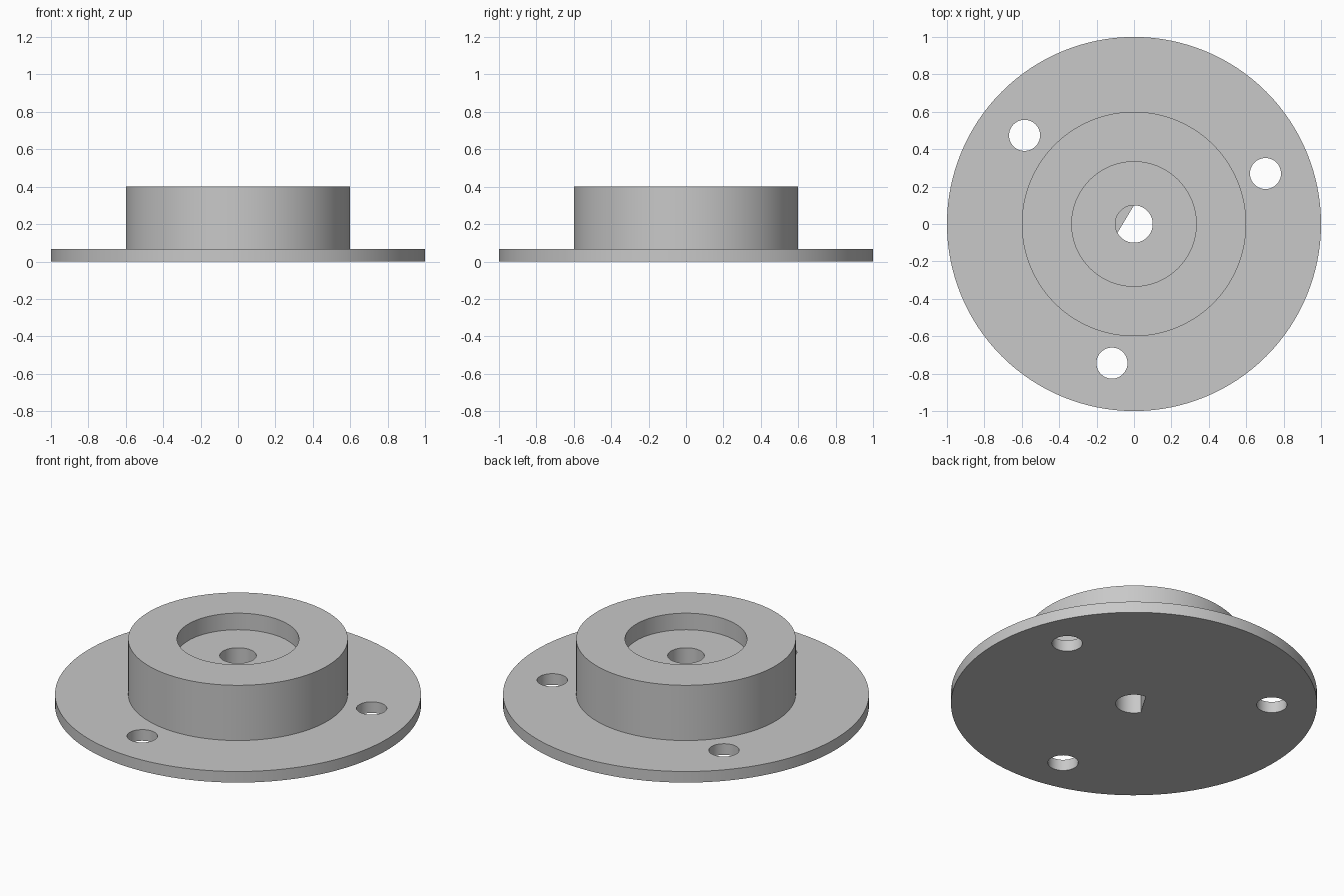
import bpy, bmesh
from math import sin, cos, pi, radians

cube = bpy.data.objects.get("Cube")
if cube:
    bpy.data.objects.remove(cube, do_unlink=True)

grey = bpy.data.materials.new("plain grey")
grey.use_nodes = True
colour = (0.58, 0.58, 0.58, 1)
grey.diffuse_color = colour
grey.node_tree.nodes["Principled BSDF"].inputs["Base Color"].default_value = colour

SEGMENTS = 128
BORE = 0.1


def to_object(bm, name):
    bmesh.ops.recalc_face_normals(bm, faces=bm.faces[:])
    mesh = bpy.data.meshes.new(name)
    bm.to_mesh(mesh)
    bm.free()
    obj = bpy.data.objects.new(name, mesh)
    bpy.context.collection.objects.link(obj)
    mesh.materials.append(grey)
    return obj


def lathe(name, profile):
    """Revolve (radius, height) points into a solid with flat end caps."""
    bm = bmesh.new()
    rings = [[bm.verts.new((r * cos(2 * pi * i / SEGMENTS),
                            r * sin(2 * pi * i / SEGMENTS), z))
              for i in range(SEGMENTS)] for r, z in profile]
    for low, high in zip(rings, rings[1:]):
        for i in range(SEGMENTS):
            j = (i + 1) % SEGMENTS
            bm.faces.new((low[i], low[j], high[j], high[i]))
    bm.faces.new(rings[0])
    bm.faces.new(rings[-1])
    return to_object(bm, name)


def prism(name, outline, bottom, top):
    """Extrude a flat outline upwards."""
    bm = bmesh.new()
    base = bm.faces.new([bm.verts.new((x, y, bottom)) for x, y in outline])
    side = bmesh.ops.extrude_face_region(bm, geom=[base])["geom"]
    moved = [v for v in side if isinstance(v, bmesh.types.BMVert)]
    bmesh.ops.translate(bm, verts=moved, vec=(0, 0, top - bottom))
    return to_object(bm, name)


def arc(radius, start, end, steps, centre=(0, 0)):
    return [(centre[0] + radius * cos(radians(start + (end - start) * i / steps)),
             centre[1] + radius * sin(radians(start + (end - start) * i / steps)))
            for i in range(steps + 1)]


def drill(target, radius, centre):
    cutter = prism("hole_cutter", arc(radius, 0, 360, 64, centre)[:-1], -0.1, 0.5)
    cutter.hide_render = True
    mod = target.modifiers.new("hole", "BOOLEAN")
    mod.operation = "DIFFERENCE"
    mod.solver = "EXACT"
    mod.object = cutter
    bpy.context.view_layer.objects.active = target
    bpy.ops.object.modifier_apply(modifier=mod.name)
    bpy.data.objects.remove(cutter, do_unlink=True)


# Flange, raised hub and round recess
hub = lathe("flanged_hub", [(1, 0), (1, 0.067), (0.6, 0.067),
                            (0.6, 0.4), (0.333, 0.4), (0.333, 0.3)])

# Central bore and three screw holes
drill(hub, BORE, (0, 0))
for k in range(3):
    angle = radians(21 + 120 * k)
    drill(hub, 0.083, (0.753 * cos(angle), 0.753 * sin(angle)))

# Flat side in the lower part of the bore
flat = prism("shaft_flat", arc(BORE, 90, 90 + 5.625 * 21, 21), 0, 0.15)

for obj in (hub, flat):
    bpy.ops.object.select_all(action="DESELECT")
    obj.select_set(True)
    bpy.context.view_layer.objects.active = obj
    bpy.ops.object.shade_smooth_by_angle(angle=radians(30))
